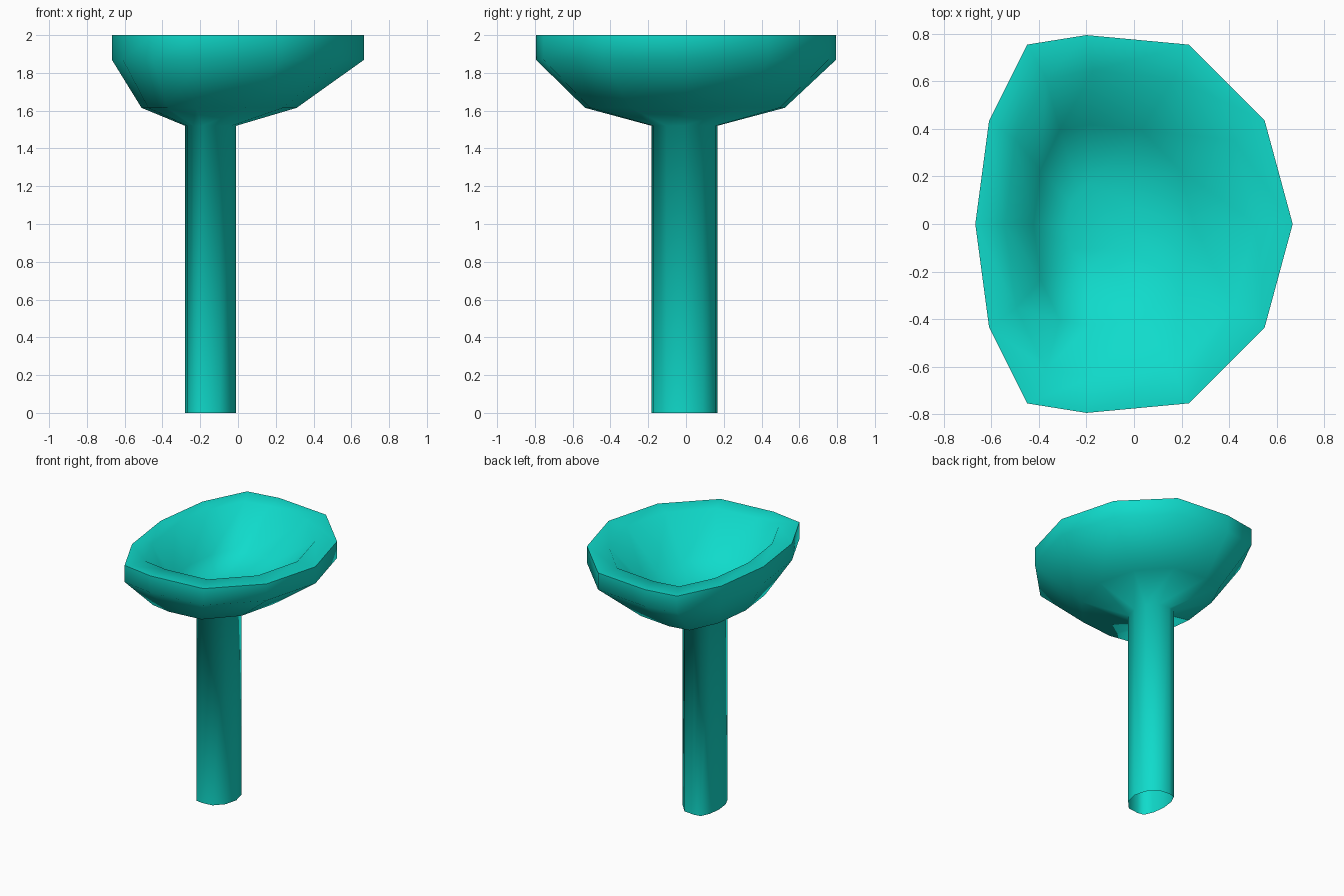
import bpy
import bmesh

cube = bpy.data.objects.get("Cube")
if cube:
    bpy.data.objects.remove(cube, do_unlink=True)

# Glazed ceramic
teal = bpy.data.materials.new("teal_ceramic")
teal.use_nodes = True
colour = (0.005, 0.71, 0.60, 1)
teal.diffuse_color = colour
teal.node_tree.nodes["Principled BSDF"].inputs["Base Color"].default_value = colour

# Half of the basin outline, mirrored across y into a twelve-sided loop
half = [(0.668, 0), (0.55, 0.435), (0.23, 0.755), (-0.2, 0.795),
        (-0.45, 0.755), (-0.61, 0.435), (-0.668, 0)]
outline = half + [(x, -y) for x, y in half[-2:0:-1]]


def ring(z, sx=1, sy=1, dx=0, dy=0):
    return [(dx + x * sx, dy + y * sy, z) for x, y in outline]


# One continuous shell: hollow pedestal, outer bowl, flat rim, inner bowl
rings = [
    ring(0, 0.203, 0.22, -0.145, -0.008),
    ring(1.52, 0.203, 0.22, -0.145, -0.008),
    ring(1.615, 0.615, 0.665, -0.10, -0.006),
    ring(1.87),
    ring(2.0),
    ring(2.0, 0.79, 0.81, -0.015),
    ring(1.72, 0.505, 0.53, -0.085, -0.004),
    ring(1.64, 0.203, 0.22, -0.145, -0.008),
]
RIM = 4

bm = bmesh.new()
loops = [[bm.verts.new(p) for p in points] for points in rings]
for low, high in zip(loops, loops[1:]):
    for i in range(len(low)):
        j = (i + 1) % len(low)
        bm.faces.new((low[i], low[j], high[j], high[i]))
bm.faces.new(loops[-1])  # basin floor
for face in bm.faces:
    face.smooth = True

# Crisp outer edge around the rim
for a, b in zip(loops[RIM], loops[RIM][1:] + loops[RIM][:1]):
    bm.edges.get((a, b)).smooth = False

mesh = bpy.data.meshes.new("pedestal_basin")
bm.to_mesh(mesh)
bm.free()
mesh.materials.append(teal)
basin = bpy.data.objects.new("pedestal_basin", mesh)
bpy.context.collection.objects.link(basin)
